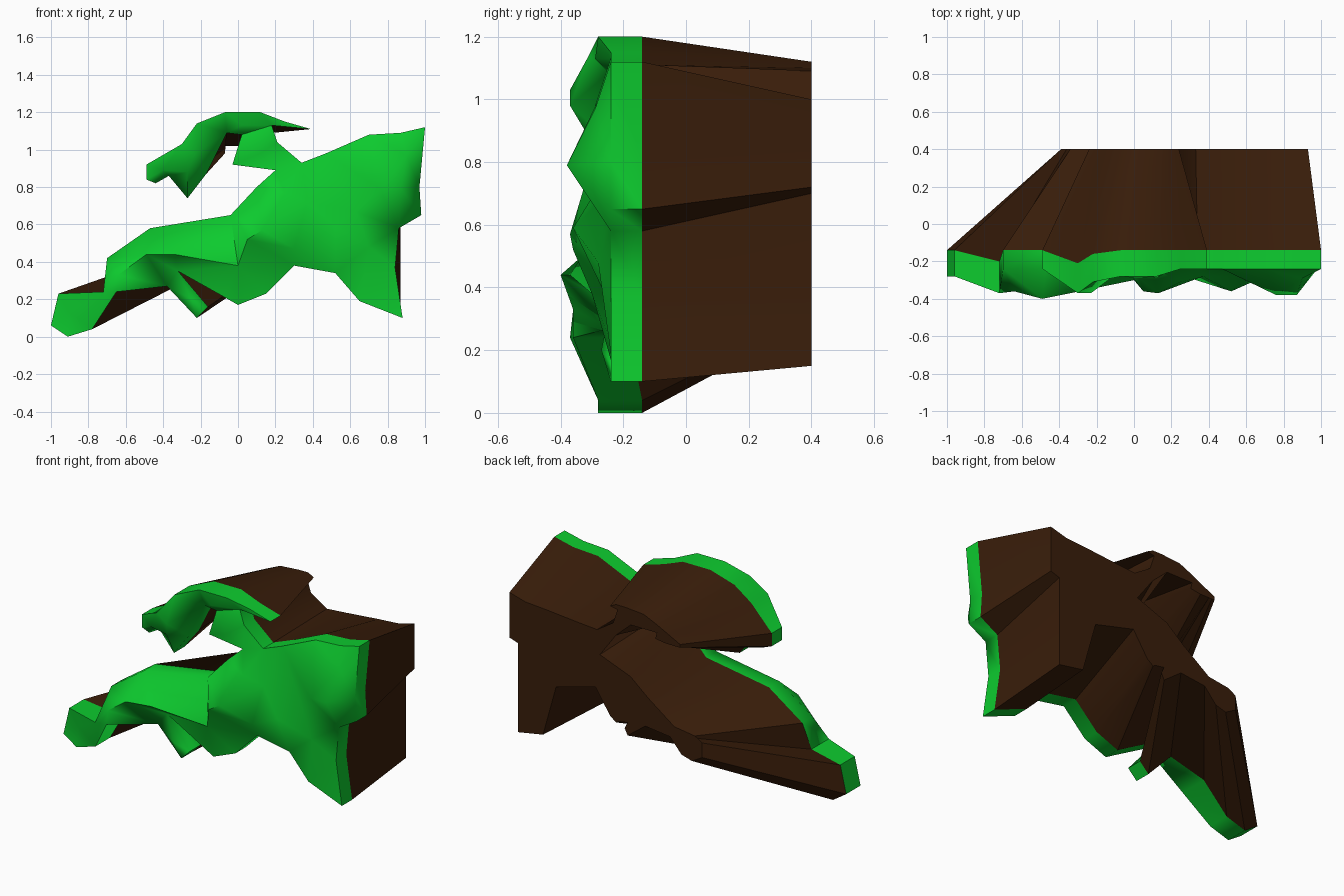
import bpy
import bmesh
from mathutils import Vector
from mathutils.geometry import delaunay_2d_cdt

default_cube = bpy.data.objects.get("Cube")
if default_cube:
    bpy.data.objects.remove(default_cube, do_unlink=True)

# Silhouette of the grassy front, clockwise from the low tip (hundredths, x and z)
FRONT = [
    (-100, 6), (-96, 23), (-72, 24), (-70, 42), (-47, 58), (-4, 65), (10, 80), (20, 89),
    # overhanging arch
    (-3, 92), (2, 108), (-6, 109), (-17, 87), (-27, 74), (-37, 86), (-44, 82), (-49, 84),
    (-49, 92), (-30, 103), (-22, 114), (-7, 120), (12, 120), (25, 115), (39, 111),
    (18, 113), (21, 104),
    # main block
    (34, 93), (47, 98), (70, 108), (87, 109), (100, 112), (97, 80), (98, 65), (86, 58),
    (84, 37), (88, 10), (65, 19), (52, 34), (30, 38), (15, 23), (0, 17), (-7, 21),
    # hanging peg and low tip
    (-32, 35), (-16, 16), (-22, 10), (-38, 27), (-65, 24), (-78, 4), (-91, 0),
]

# Matching silhouette at the rear of the rock
BACK = [
    (-39, 33), (-39, 42), (-36, 44), (-34, 45), (-20, 47), (-2, 60), (10, 70), (31, 78),
    # thin rear of the arch
    (20, 93), (10, 102), (-8, 102), (-7, 98), (-14, 97), (-20, 97), (-22, 97), (-24, 97),
    (-24, 99), (-16, 103), (-8, 107), (1, 111), (14, 112), (20, 112), (24, 110),
    (19, 109), (22, 100),
    # main block
    (33, 93), (46, 94), (68, 96), (82, 97), (93, 100), (93, 85), (93, 72), (87, 70),
    (87, 40), (87, 15), (70, 18), (61, 50), (34, 57), (24, 42), (20, 39), (18, 40),
    # hanging peg and low tip
    (12, 41), (14, 37), (12, 33), (0, 42), (-17, 40), (-25, 31), (-32, 29),
]

# Bumps on the grass face: x, z and how far they reach forward
BUMPS = [
    # long ridge and the hollow under it
    (-64, 33, 36), (-49, 44, 40), (-34, 44, 37), (5, 52, 36), (13, 57, 37), (52, 59, 36),
    (0, 38, 30), (30, 47, 29), (70, 48, 28), (-25, 20, 27),
    # upper block
    (37, 72, 28), (25, 77, 31), (63, 67, 28), (76, 79, 38), (87, 79, 38), (90, 97, 29),
    # arch
    (-40, 89, 29), (-27, 88, 31), (-23, 98, 37), (2, 113, 29), (12, 98, 29),
    # low tip
    (-90, 13, 28),
]

# Outline points that stand forward: depth of the seam and of the rim
FORWARD = {
    (-72, 24): (-0.20, -0.37), (-65, 24): (-0.18, -0.36),
    (-30, 103): (-0.21, -0.37), (-22, 114): (-0.16, -0.31),
}
SEAM_Y = -0.14
RIM_Y = -0.24
REAR_Y = 0.40


def make_material(name, colour):
    material = bpy.data.materials.new(name)
    material.use_nodes = True
    material.diffuse_color = colour
    material.node_tree.nodes["Principled BSDF"].inputs["Base Color"].default_value = colour
    return material


def add_loop(bm, outline, depth):
    """Place an outline at a depth given by a function of the point."""
    return [bm.verts.new((p[0] / 100, depth(p), p[1] / 100)) for p in outline]


def bridge(bm, near, far):
    """Wall between two matching loops, facing outward."""
    for i in range(len(near)):
        j = (i + 1) % len(near)
        bm.faces.new((near[i], near[j], far[j], far[i]))


def fill(bm, ring, inner, facing_back):
    """Triangulate a ring together with loose points inside it."""
    verts = ring + inner
    flat = [Vector((v.co.x, v.co.z)) for v in verts]
    border = list(range(len(ring)))[::-1]
    _, _, triangles, origins, _, _ = delaunay_2d_cdt(flat, [], [border], 1, 1e-5)
    for triangle in triangles:
        corners = [verts[origins[i][0]] for i in triangle if origins[i]]
        if len(set(corners)) == 3:
            bm.faces.new(corners[::-1] if facing_back else corners)


def finish(bm, name, material, angle):
    mesh = bpy.data.meshes.new(name)
    bm.to_mesh(mesh)
    bm.free()
    mesh.materials.append(material)
    part = bpy.data.objects.new(name, mesh)
    bpy.context.collection.objects.link(part)
    bpy.ops.object.select_all(action="DESELECT")
    part.select_set(True)
    bpy.context.view_layer.objects.active = part
    bpy.ops.object.shade_smooth_by_angle(angle=angle)


def seam_depth(point):
    return FORWARD[point][0] if point in FORWARD else SEAM_Y


def rim_depth(point):
    if point in FORWARD:
        return FORWARD[point][1]
    # low tip and crown of the arch stand slightly further forward
    x, z = point
    return RIM_Y - 0.04 if x < -75 or z > 116 else RIM_Y


grass = make_material("grass green", (0.004, 0.6, 0.028, 1))
earth = make_material("earth brown", (0.041, 0.0125, 0.003, 1))

# Grass cap: a rim closed by a bumpy face
bm = bmesh.new()
seam = add_loop(bm, FRONT, seam_depth)
rim = add_loop(bm, FRONT, rim_depth)
bridge(bm, rim, seam)
bumps = [bm.verts.new((x / 100, -reach / 100, z / 100)) for x, z, reach in BUMPS]
fill(bm, rim, bumps, False)
finish(bm, "grass_cap", grass, 1.0)

# Rock body: tapering walls from the seam to a flat rear
bm = bmesh.new()
seam = add_loop(bm, FRONT, seam_depth)
rear = add_loop(bm, BACK, lambda point: REAR_Y)
bridge(bm, seam, rear)
fill(bm, rear, [], True)
finish(bm, "rock_body", earth, 0.7)
